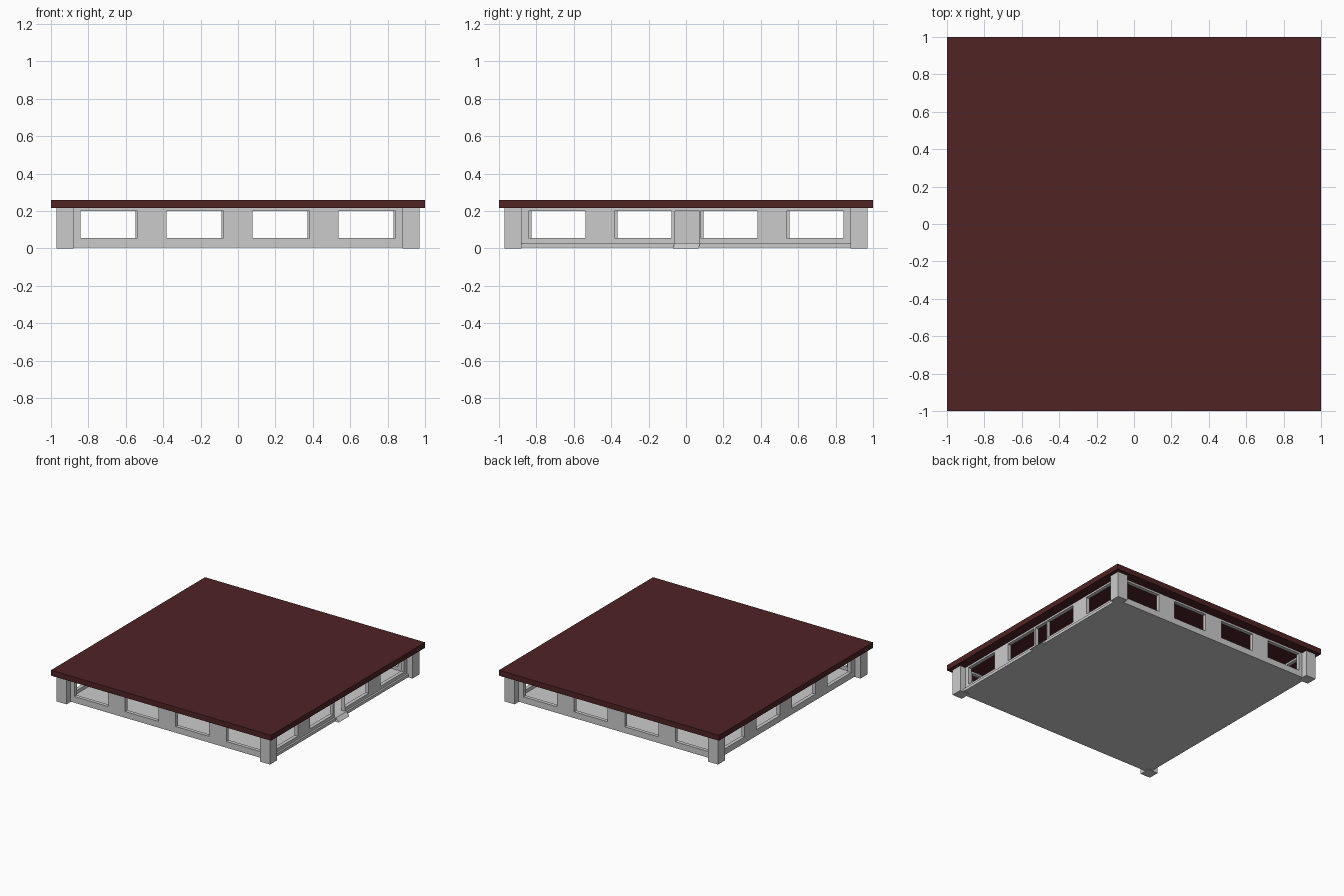
import bpy, bmesh, math
from mathutils import Matrix, Vector

if "Cube" in bpy.data.objects:
    bpy.data.objects.remove(bpy.data.objects["Cube"])


def finish(bm, name, mat=None):
    bmesh.ops.recalc_face_normals(bm, faces=bm.faces)
    me = bpy.data.meshes.new(name)
    bm.to_mesh(me)
    bm.free()
    ob = bpy.data.objects.new(name, me)
    bpy.context.collection.objects.link(ob)
    if mat:
        me.materials.append(mat)
    return ob


def box(name, x0, x1, y0, y1, z0, z1, mat=None):
    bm = bmesh.new()
    bmesh.ops.create_cube(bm, size=1)
    bmesh.ops.scale(bm, vec=(x1 - x0, y1 - y0, z1 - z0), verts=bm.verts)
    bmesh.ops.translate(bm, vec=((x0 + x1) / 2, (y0 + y1) / 2, (z0 + z1) / 2), verts=bm.verts)
    return finish(bm, name, mat)


TOP, OUT, THICK, FLOOR = 0.215, 0.92, 0.03, 0.027


def wall(name, angle, shift=0.0, half=OUT, door=None):
    """Front-facing wall with four windows, turned into place; door = (left, right)."""
    holes = [(c - 0.152 + shift, c + 0.152 + shift, 0.055, 0.2) for c in (-0.69, -0.23, 0.23, 0.69)]
    if door:
        holes.append((door[0], door[1], FLOOR, 0.2))
    us = sorted({-half, half} | {u for h in holes for u in h[:2]})
    zs = [0.004, FLOOR, 0.055, 0.2, TOP]
    bm = bmesh.new()
    grid = [[bm.verts.new((u, -OUT, z)) for z in zs] for u in us]
    for i in range(len(us) - 1):
        for j in range(len(zs) - 1):
            u, z = (us[i] + us[i + 1]) / 2, (zs[j] + zs[j + 1]) / 2
            if not any(a < u < b and c < z < d for a, b, c, d in holes):
                bm.faces.new((grid[i][j], grid[i + 1][j], grid[i + 1][j + 1], grid[i][j + 1]))
    ext = bmesh.ops.extrude_face_region(bm, geom=bm.faces[:])
    moved = [g for g in ext["geom"] if isinstance(g, bmesh.types.BMVert)]
    bmesh.ops.translate(bm, vec=(0, THICK, 0), verts=moved)
    bmesh.ops.delete(bm, geom=[v for v in bm.verts if not v.link_faces], context="VERTS")
    bm.transform(Matrix.Rotation(angle, 4, "Z"))
    return finish(bm, name)


# Flat dark red roof
red = bpy.data.materials.new("dark_red")
red.diffuse_color = (0.08, 0.017, 0.018, 1)
red.use_nodes = True
red.node_tree.nodes["Principled BSDF"].inputs["Base Color"].default_value = red.diffuse_color
box("roof", -1, 1, -1, 1, TOP, 0.26, red)

# Floor slab and the ledge under the entrance side
inner = OUT - THICK
box("floor", -inner, inner, -inner, inner, 0.004, FLOOR)
box("entrance_ledge", OUT, 0.935, -0.88, 0.88, 0.004, FLOOR)

# Corner pillars
for sx, nx in ((-1, "left"), (1, "right")):
    for sy, ny in ((-1, "front"), (1, "back")):
        cx, cy = sx * 0.925, sy * 0.925
        box(f"{ny}_{nx}_pillar", cx - 0.045, cx + 0.045, cy - 0.045, cy + 0.045, 0, TOP)

# Walls with windows; the right wall also has a doorway
wall("front_wall", 0)
wall("right_wall", math.pi / 2, half=inner, door=(-0.06, 0.072))
wall("back_wall", math.pi, shift=0.01)
wall("left_wall", -math.pi / 2, shift=-0.015, half=inner)

# Small sloping doorstep
bm = bmesh.new()
profile = [(OUT, 0.0), (0.965, 0.0), (0.935, FLOOR + 0.002), (OUT, FLOOR + 0.002)]
ends = [[bm.verts.new((x, y - (0.008 if z == 0 else 0), z)) for x, z in profile] for y in (-0.062, 0.075)]
for ring in ends:
    bm.faces.new(ring)
for i in range(4):
    k = (i + 1) % 4
    bm.faces.new((ends[0][i], ends[0][k], ends[1][k], ends[1][i]))
finish(bm, "doorstep")
